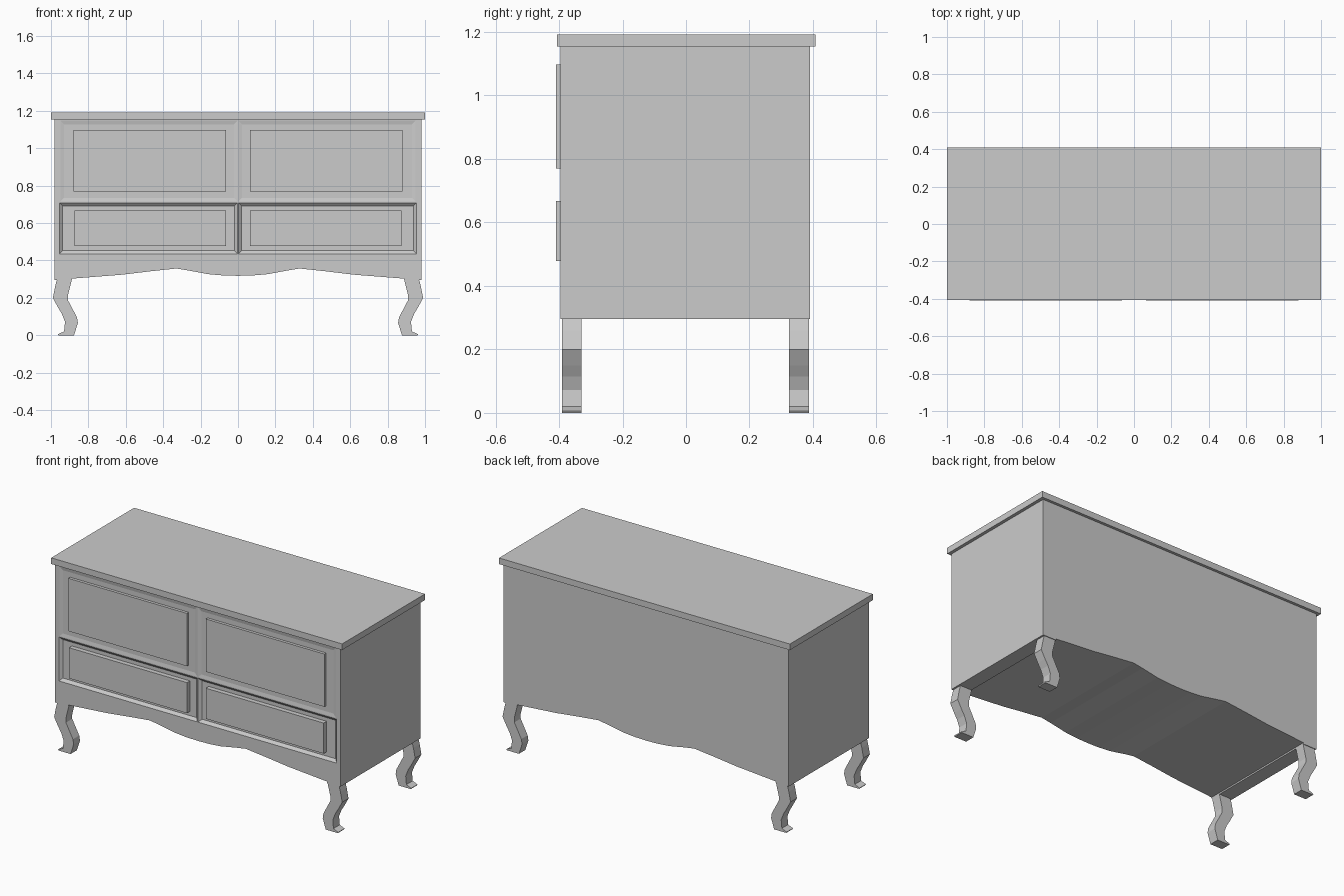
import bpy, bmesh

if "Cube" in bpy.data.objects:
    bpy.data.objects.remove(bpy.data.objects["Cube"])


def make_object(name, bm):
    bmesh.ops.recalc_face_normals(bm, faces=bm.faces[:])
    mesh = bpy.data.meshes.new(name)
    bm.to_mesh(mesh)
    bm.free()
    obj = bpy.data.objects.new(name, mesh)
    bpy.context.collection.objects.link(obj)
    return obj


def loft(name, front, y0, back, y1):
    """Solid between two matching x-z outlines at depths y0 and y1."""
    bm = bmesh.new()
    a = [bm.verts.new((x, y0, z)) for x, z in front]
    b = [bm.verts.new((x, y1, z)) for x, z in back]
    bm.faces.new(a)
    bm.faces.new(b[::-1])
    n = len(a)
    for i in range(n):
        j = (i + 1) % n
        bm.faces.new((a[j], a[i], b[i], b[j]))
    return make_object(name, bm)


def prism(name, outline, y0, y1):
    return loft(name, outline, y0, outline, y1)


def rect(x0, x1, z0, z1):
    return [(x0, z0), (x1, z0), (x1, z1), (x0, z1)]


def flip(outline, s):
    return [(s * x, z) for x, z in outline]


FRONT, BACK = -0.395, 0.391

# Table top
prism("top", rect(-1, 1, 1.154, 1.192), -0.406, 0.408)

# Body with a wavy lower edge
half = [(0.08, 0.320), (0.16, 0.327), (0.267, 0.347), (0.33, 0.357),
        (0.47, 0.342), (0.62, 0.324), (0.888, 0.303), (0.89, 0.295), (0.98, 0.295)]
edge = flip(half[::-1], -1) + [(0, 0.318)] + half
body = prism("body", edge + [(0.98, 1.154), (-0.98, 1.154)], FRONT, BACK)

# Sloped drawer recesses: x0, x1, z0, z1, slope width, depth
recesses = {"upper": (0.002, 0.95, 0.715, 1.148, 0.02, 0.004),
            "lower": (0.002, 0.955, 0.435, 0.708, 0.017, 0.015)}
for row, (x0, x1, z0, z1, w, d) in recesses.items():
    for s in (-1, 1):
        k = w / d * 0.01  # widen the cutter where it sticks out in front
        outer = rect(x0 - k, x1 + k, z0 - k, z1 + k)
        inner = rect(x0 + w, x1 - w, z0 + w, z1 - w)
        cutter = loft("recess_cutter", flip(outer, s), FRONT - 0.01,
                      flip(inner, s), FRONT + d)
        mod = body.modifiers.new("recess", 'BOOLEAN')
        mod.operation = 'DIFFERENCE'
        mod.solver = 'EXACT'
        mod.object = cutter
        bpy.context.view_layer.objects.active = body
        bpy.ops.object.modifier_apply(modifier=mod.name)
        bpy.data.objects.remove(cutter)

# Raised drawer panels
for side, s in (("left", -1), ("right", 1)):
    prism(f"upper_panel_{side}", flip(rect(0.065, 0.88, 0.77, 1.098), s), -0.409, -0.385)
    prism(f"lower_panel_{side}", flip(rect(0.065, 0.875, 0.478, 0.668), s), -0.409, -0.375)

# Curved legs
leg = [(0.968, 0.298), (0.978, 0.26), (0.99, 0.2), (0.963, 0.15), (0.942, 0.115),
       (0.925, 0.072), (0.93, 0.02), (0.963, 0.006), (0.96, 0.0), (0.877, 0.0),
       (0.856, 0.065), (0.861, 0.096), (0.909, 0.187), (0.909, 0.215), (0.888, 0.298)]
for side, s in (("left", -1), ("right", 1)):
    prism(f"front_leg_{side}", flip(leg, s), -0.391, -0.329)
    prism(f"back_leg_{side}", flip(leg, s), 0.325, 0.387)
